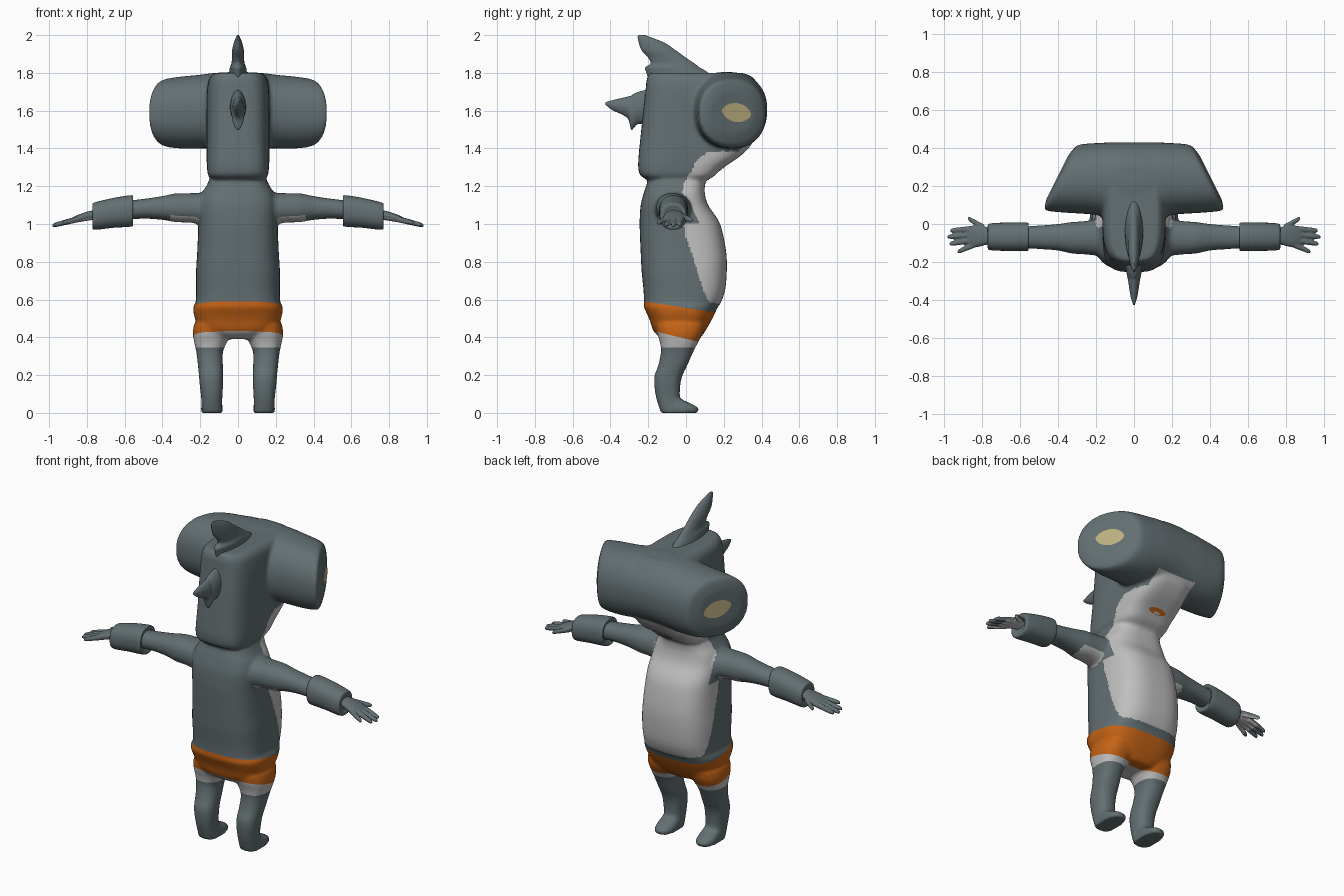
import bpy, bmesh, math
from mathutils import Vector
from mathutils.bvhtree import BVHTree

if "Cube" in bpy.data.objects:
    bpy.data.objects.remove(bpy.data.objects["Cube"])


def material(name, rgb):
    m = bpy.data.materials.new(name)
    m.diffuse_color = (*rgb, 1)
    m.use_nodes = True
    m.node_tree.nodes["Principled BSDF"].inputs["Base Color"].default_value = m.diffuse_color
    return m


GREY = material("slate grey skin", (0.125, 0.16, 0.17))
WHITE = material("pale belly", (0.52, 0.52, 0.52))
ORANGE = material("orange cloth", (0.56, 0.125, 0.008))
CREAM = material("cream eye", (0.52, 0.44, 0.22))


def spline(rings, steps):
    """Catmull-Rom interpolation of ring tuples."""
    out = []
    for i in range(len(rings) - 1):
        p0, p1, p2 = rings[max(i - 1, 0)], rings[i], rings[i + 1]
        p3 = rings[min(i + 2, len(rings) - 1)]
        for k in range(steps):
            t = k / steps
            out.append([0.5 * (2 * b + (c - a) * t + (2 * a - 5 * b + 4 * c - d) * t * t
                               + (3 * b - a - 3 * c + d) * t ** 3)
                        for a, b, c, d in zip(p0, p1, p2, p3)])
    return out + [list(rings[-1])]


def loft(bm, axis, rings, e=2.0, sides=48, steps=5, flip=1):
    """Skin superelliptic rings (t, a0, a1, b0, b1[, slant]) placed along an axis."""
    loops = []
    for r in spline(rings, steps):
        t, a0, a1, b0, b1 = r[:5]
        slant = r[5] if len(r) > 5 else 0
        loop = []
        for k in range(sides):
            an = 2 * math.pi * k / sides
            c, s = math.cos(an), math.sin(an)
            a = (a0 + a1) / 2 + (a1 - a0) / 2 * math.copysign(abs(c) ** (2 / e), c)
            b = (b0 + b1) / 2 + (b1 - b0) / 2 * math.copysign(abs(s) ** (2 / e), s)
            co = {'x': (t + slant * (a - 0.25), a, b), 'y': (a, t, b), 'z': (a, b, t)}[axis]
            loop.append(bm.verts.new((co[0] * flip, co[1], co[2])))
        loops.append(loop)
    faces = [bm.faces.new(loops[0]), bm.faces.new(loops[-1])]
    for p, q in zip(loops, loops[1:]):
        for k in range(sides):
            j = (k + 1) % sides
            faces.append(bm.faces.new((p[k], p[j], q[j], q[k])))
    bmesh.ops.recalc_face_normals(bm, faces=faces)


def finish(name, bm, mats, voxel=0, smooth=0):
    """Make an object; optionally fuse its pieces with a voxel remesh and soften."""
    me = bpy.data.meshes.new(name)
    bm.to_mesh(me)
    bm.free()
    ob = bpy.data.objects.new(name, me)
    bpy.context.collection.objects.link(ob)
    if voxel:
        mod = ob.modifiers.new("fuse", 'REMESH')
        mod.mode, mod.voxel_size = 'VOXEL', voxel
        mod = ob.modifiers.new("soften", 'SMOOTH')
        mod.factor, mod.iterations = 0.5, smooth
        dg = bpy.context.evaluated_depsgraph_get()
        ob.data = bpy.data.meshes.new_from_object(ob.evaluated_get(dg))
        ob.modifiers.clear()
    ob.data.materials.clear()
    for m in mats:
        ob.data.materials.append(m)
    for p in ob.data.polygons:
        p.use_smooth = True
    return ob


def sym(rows):
    """(z, half width, y0, y1) rows to symmetric rings along z."""
    return [(z, -h, h, y0, y1) for z, h, y0, y1 in rows]


# ---- body: torso, head, hammer, arms and legs fused together
bm = bmesh.new()
loft(bm, 'z', sym([
    (0.39, .10, -.12, .07), (0.43, .19, -.17, .10), (0.50, .228, -.195, .14),
    (0.56, .237, -.223, .168), (0.585, .224, -.222, .185), (0.65, .222, -.225, .207),
    (0.75, .222, -.235, .216), (0.85, .216, -.24, .213), (0.97, .211, -.245, .19),
    (1.03, .21, -.245, .165), (1.10, .207, -.24, .117), (1.16, .192, -.225, .10),
    (1.20, .168, -.212, .10), (1.26, .14, -.19, .11)]), e=2.9)
loft(bm, 'z', sym([
    (1.23, .13, -.19, .11), (1.255, .157, -.24, .15), (1.30, .164, -.253, .20),
    (1.37, .167, -.25, .30), (1.45, .167, -.242, .36), (1.60, .167, -.226, .38),
    (1.70, .165, -.215, .38), (1.77, .153, -.207, .36), (1.80, .125, -.19, .30)]), e=3.6)
half = [(0, 0, .43, 1.41, 1.805, 0), (.12, .03, .43, 1.405, 1.80, 0),
        (.20, .05, .427, 1.40, 1.79, -.1), (.30, .06, .424, 1.40, 1.78, -.35),
        (.37, .07, .418, 1.41, 1.768, -.5), (.388, .085, .405, 1.43, 1.75, -.5),
        (.402, .13, .36, 1.48, 1.70, -.5)]
loft(bm, 'x', [(-r[0], *r[1:5], -r[5]) for r in half[:0:-1]] + half, e=2.25)
for s in (1, -1):
    loft(bm, 'x', [(.12, -.17, .03, 1.0, 1.17), (.20, -.166, .025, 1.0, 1.165),
                   (.26, -.16, .015, 1.008, 1.163), (.33, -.155, .01, 1.01, 1.162),
                   (.40, -.14, 0, 1.022, 1.148), (.50, -.132, -.008, 1.028, 1.133),
                   (.62, -.125, -.015, 1.02, 1.12)], e=2.2, flip=s)
    loft(bm, 'z', [(z, cx - h, cx + h, y0, y1) for z, cx, h, y0, y1 in [
        (.47, .135, .098, -.16, .10), (.42, .138, .101, -.152, .088),
        (.37, .146, .085, -.137, .062), (.32, .15, .07, -.133, .037),
        (.25, .146, .066, -.147, .006), (.20, .143, .064, -.166, -.018),
        (.15, .141, .062, -.168, -.03), (.08, .139, .056, -.158, -.033),
        (0, .138, .054, -.133, -.03)]], e=2.4, flip=s)
    loft(bm, 'z', [(0, .083, .193, -.13, .06), (.02, .08, .196, -.137, .067),
                   (.04, .083, .193, -.138, .045), (.075, .088, .188, -.145, -.03)],
         e=2.5, flip=s)
body = finish("body", bm, [GREY, WHITE, ORANGE], voxel=0.0095, smooth=6)

# clean cuts at the shorts hems and leg bands, then colour by rule
HEM_TOP, HEM_LOW = (0.556, -0.154), (0.392, -0.24)
bm = bmesh.new()
bm.from_mesh(body.data)
for z0, k in (HEM_TOP, HEM_LOW, (0.347, 0)):
    bmesh.ops.bisect_plane(bm, geom=bm.verts[:] + bm.edges[:] + bm.faces[:],
                           plane_co=(0, 0, z0), plane_no=(0, -k, 1), dist=1e-5)
EDGE = [(.575, .18), (.59, .12), (.65, .09), (.75, .06), (.85, .03), (.93, 0), (1.0, -.012),
        (1.08, 0), (1.17, -.02), (1.22, -.01), (1.28, .03), (1.33, .05), (1.38, .11),
        (1.41, .22), (1.45, .34)]


def belly(c):
    if not EDGE[0][0] < c.z < EDGE[-1][0]:
        return False
    for (z0, y0), (z1, y1) in zip(EDGE, EDGE[1:]):
        if z0 <= c.z <= z1:
            return c.y > y0 + (y1 - y0) * (c.z - z0) / (z1 - z0)


bm.normal_update()
for f in bm.faces:
    c, n = f.calc_center_median(), f.normal
    x = abs(c.x)
    if c.z < HEM_TOP[0] + HEM_TOP[1] * c.y:
        low = c.z < HEM_LOW[0] + HEM_LOW[1] * c.y
        f.material_index = 2 if not low else (1 if c.z > 0.347 else 0)
    elif belly(c) and x < (0.13 if c.z > 1.385 else 0.2 if c.z > 1.0 else 0.3):
        f.material_index = 1
    elif 0.2 < x < 0.36 and 0.98 < c.z < 1.07 and n.z < -0.55:   # armpits
        f.material_index = 1
bm.to_mesh(body.data)
tree = BVHTree.FromBMesh(bm)
bm.free()


# ---- thin plates laid on the body: eyes, mouth, tooth
def patch(name, centre, u, v, d, w, h, mat, lift):
    centre, u, v, d = Vector(centre), Vector(u), Vector(v), Vector(d).normalized()
    bm, n, rows = bmesh.new(), 32, 6
    grid = []
    for r in range(1, rows + 1):
        row = []
        for k in range(n):
            an = 2 * math.pi * k / n
            sn = math.sin(an)
            p = centre + u * (w * r / rows * math.cos(an)) \
                + v * (h * r / rows * math.copysign(abs(sn) ** 1.3, sn))
            hit = tree.ray_cast(p - d * 0.2, d)[0] or p
            row.append(bm.verts.new(hit - d * lift))
        grid.append(row)
    faces = [bm.faces.new(grid[0])]
    for p, q in zip(grid, grid[1:]):
        for k in range(n):
            faces.append(bm.faces.new((p[k], p[(k + 1) % n], q[(k + 1) % n], q[k])))
    bmesh.ops.recalc_face_normals(bm, faces=faces)
    if faces[0].normal.dot(d) > 0:
        bmesh.ops.reverse_faces(bm, faces=faces)
    finish(name, bm, [mat])


for s, side in ((1, "right"), (-1, "left")):
    patch(side + "_eye", (s * .39, .268, 1.59), (0, .985, -.17), (0, .17, .985),
          (-s, 0, 0), .078, .05, CREAM, .005)
down = (0, .71, -.71)
patch("mouth", (0, .2, 1.295), (1, 0, 0), (0, .71, .71), (0, -.71, .71), .06, .02, ORANGE, .004)
patch("tooth", (0, .193, 1.288), (1, 0, 0), (0, .71, .71), (0, -.71, .71), .022, .009, WHITE, .007)

# ---- fins
bm = bmesh.new()
loft(bm, 'z', sym([
    (1.77, .052, -.20, .16), (1.81, .046, -.213, .105), (1.83, .043, -.215, .07),
    (1.85, .035, -.187, .045), (1.88, .032, -.20, 0), (1.92, .031, -.235, -.055),
    (1.96, .022, -.25, -.115), (1.99, .010, -.256, -.19), (2.0, .004, -.25, -.215)]), e=1.8)
finish("top_fin", bm, [GREY])
bm = bmesh.new()
loft(bm, 'y', [(y, -h, h, z0, z1) for y, h, z0, z1 in [
    (-.19, .044, 1.52, 1.715), (-.25, .040, 1.53, 1.70), (-.275, .036, 1.51, 1.69),
    (-.29, .033, 1.50, 1.68), (-.306, .030, 1.555, 1.675), (-.34, .025, 1.58, 1.667),
    (-.39, .016, 1.603, 1.655), (-.427, .004, 1.632, 1.645)]], e=1.8)
finish("back_fin", bm, [GREY])

# ---- cuffs and hands
FINGERS = [(.79, -.02, .875, .03), (.84, -.025, .968, -.035), (.84, -.055, .983, -.068),
           (.84, -.083, .972, -.105), (.82, -.10, .93, -.147)]
for s, side in ((1, "right"), (-1, "left")):
    bm = bmesh.new()
    loft(bm, 'x', [(.566, -.115, -.015, 1.02, 1.12), (.556, -.135, .0, .995, 1.145),
                   (.57, -.143, .008, .986, 1.152), (.66, -.142, .008, .98, 1.138),
                   (.755, -.138, .003, .97, 1.115), (.771, -.125, -.01, .982, 1.103),
                   (.765, -.11, -.02, 1.0, 1.08)], e=2.3, flip=s)
    finish(side + "_cuff", bm, [GREY])
    bm = bmesh.new()
    loft(bm, 'x', [(.73, -.10, -.03, 1.025, 1.08), (.78, -.11, -.015, 1.02, 1.07),
                   (.83, -.122, -.006, 1.012, 1.055), (.865, -.115, -.015, 1.008, 1.04),
                   (.88, -.10, -.03, 1.012, 1.032)], e=2.3, flip=s)
    for x0, y0, x1, y1 in FINGERS:
        rings = []
        for t, r in ((0, .017), (.5, .015), (.9, .012), (1, .006)):
            x, y = x0 + (x1 - x0) * t, y0 + (y1 - y0) * t
            z = 1.03 - (x - .83) * .25
            rings.append((x, y - r, y + r, z - r, z + r))
        loft(bm, 'x', rings, sides=16, steps=3, flip=s)
    hand = finish(side + "_hand", bm, [GREY, WHITE], voxel=0.005, smooth=2)
    for p in hand.data.polygons:        # pale palm
        if p.normal.z < -0.5 and abs(p.center.x) < 0.9:
            p.material_index = 1
